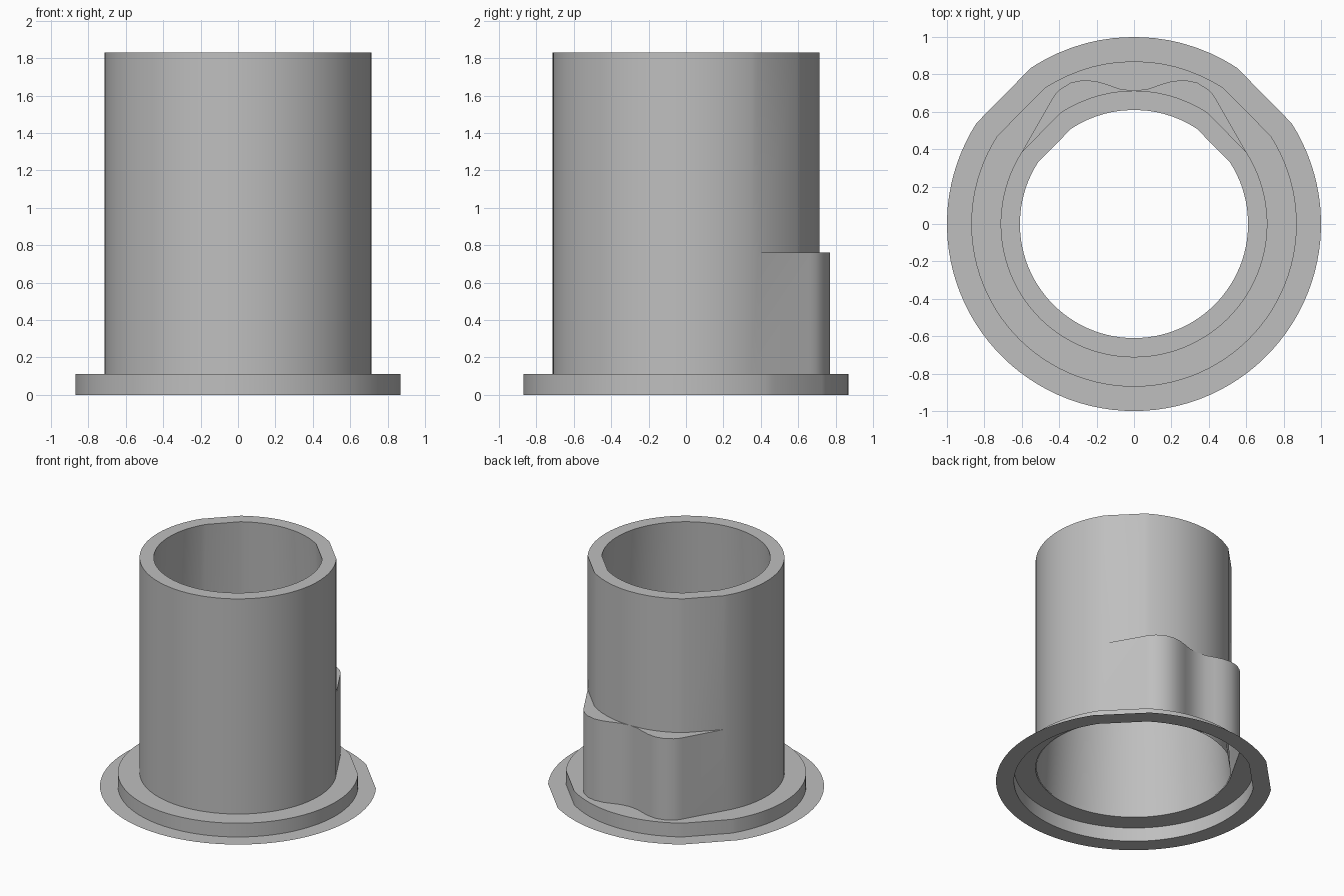
import bpy, bmesh, math

cube = bpy.data.objects.get("Cube")
if cube:
    bpy.data.objects.remove(cube, do_unlink=True)

grey = bpy.data.materials.new("plain_grey")
grey.use_nodes = True
GREY = (0.52, 0.52, 0.52, 1)
grey.diffuse_color = GREY
grey.node_tree.nodes["Principled BSDF"].inputs["Base Color"].default_value = GREY

BRIM, FLANGE, TUBE, BORE = 1.0, 0.87, 0.713, 0.61
FLANGE_TOP, BULGE_TOP, TOP = 0.11, 0.76, 1.83

# Plan outline of one half of the twin bulge at the back, side to middle
half = [(0.6, 0.385), (0.44, 0.665), (0.42, 0.695), (0.395, 0.72),
        (0.34, 0.755), (0.27, 0.77), (0.20, 0.763), (0.14, 0.745),
        (0.075, 0.722), (0, TUBE)]
bulge = half + [(-x, y) for x, y in reversed(half[:-1])]

# Shared angles and radii: bulge at the back, plain circle elsewhere
angles = [math.atan2(y, x) for x, y in bulge]
outline = [max(TUBE, math.hypot(x, y)) for x, y in bulge]
outline[0] = outline[-1] = TUBE
STEPS = 72
start, end = angles[-1], angles[0] + math.tau
for i in range(1, STEPS):
    angles.append(start + (end - start) * i / STEPS)
    outline.append(TUBE)


def circle(radius):
    return [radius] * len(angles)


def sheet(name, rings):
    """Skin a stack of (radii, height) rings into an open shell."""
    bm = bmesh.new()
    loops = [[bm.verts.new((r * math.cos(a), r * math.sin(a), z))
              for r, a in zip(radii, angles)] for radii, z in rings]
    n = len(angles)
    for low, high in zip(loops, loops[1:]):
        for i in range(n):
            j = (i + 1) % n
            bm.faces.new((low[i], low[j], high[j], high[i]))
    # Collapse the cap where the bulge meets the tube
    bmesh.ops.remove_doubles(bm, verts=bm.verts[:], dist=0.0005)
    mesh = bpy.data.meshes.new(name)
    bm.to_mesh(mesh)
    bm.free()
    mesh.materials.append(grey)
    ob = bpy.data.objects.new(name, mesh)
    bpy.context.collection.objects.link(ob)
    bpy.ops.object.select_all(action='DESELECT')
    ob.select_set(True)
    bpy.context.view_layer.objects.active = ob
    bpy.ops.object.shade_smooth_by_angle(angle=math.radians(35))
    return ob


# Thin brim, raised skirt and flange top with the bulge-shaped opening
sheet("flange", [(circle(BRIM), 0), (circle(FLANGE), 0),
                 (circle(FLANGE), FLANGE_TOP), (outline, FLANGE_TOP)])

# Bulged lower wall, bulge cap, plain upper wall, rim and tapered bore
sheet("tube", [(outline, FLANGE_TOP), (outline, BULGE_TOP),
               (circle(TUBE), BULGE_TOP), (circle(TUBE), TOP),
               (circle(BORE), TOP), (circle(TUBE - 0.006), FLANGE_TOP)])
